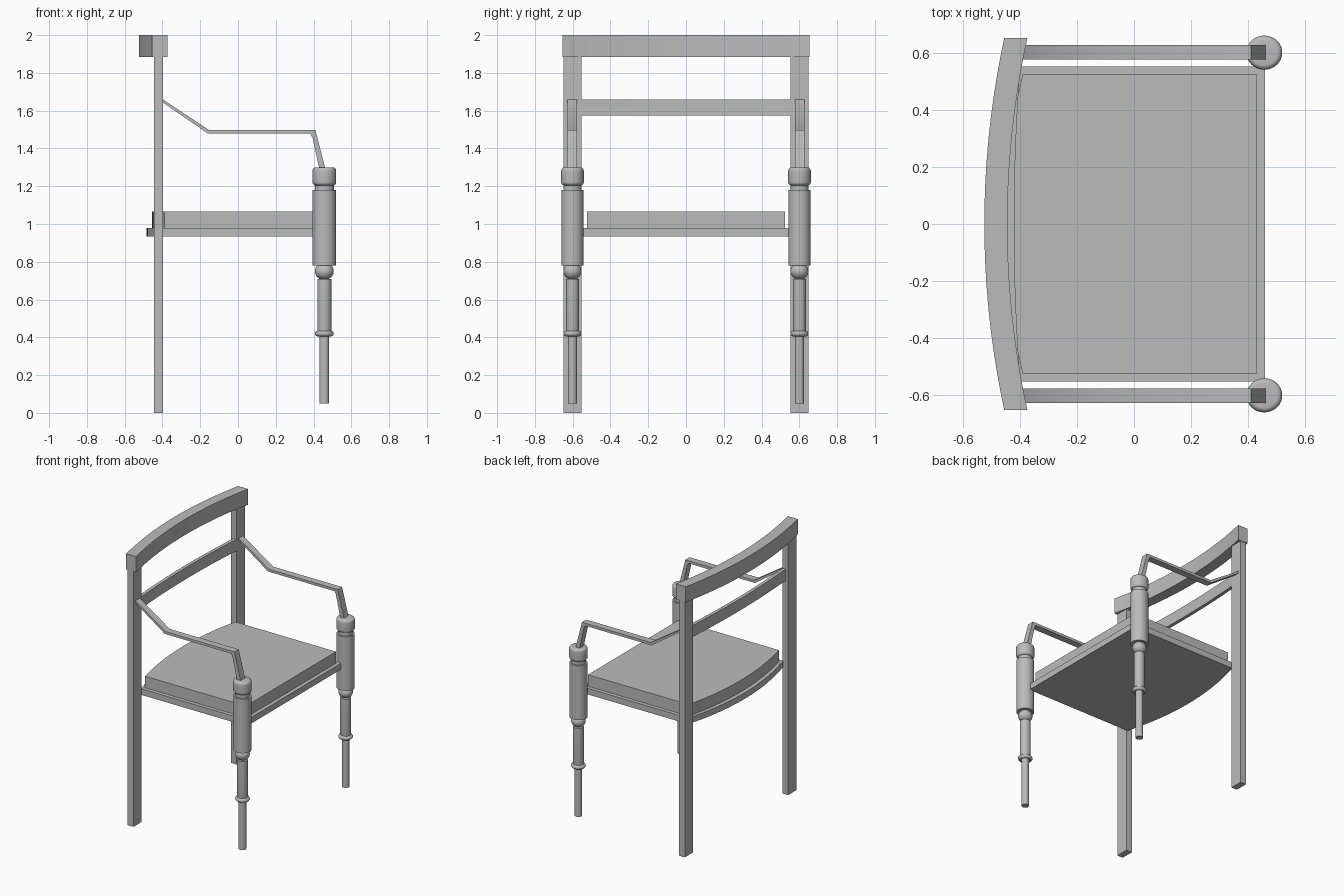
import bpy, bmesh, math
from mathutils import Vector

if "Cube" in bpy.data.objects:
    bpy.data.objects.remove(bpy.data.objects["Cube"], do_unlink=True)

grey = bpy.data.materials.new("plain_grey")
grey.use_nodes = True
colour = (0.5, 0.5, 0.5, 1)
grey.diffuse_color = colour
grey.node_tree.nodes["Principled BSDF"].inputs["Base Color"].default_value = colour


def finish(name, bm):
    """Turn a bmesh into a named object with the shared material."""
    bmesh.ops.recalc_face_normals(bm, faces=bm.faces)
    mesh = bpy.data.meshes.new(name)
    bm.to_mesh(mesh)
    bm.free()
    mesh.materials.append(grey)
    obj = bpy.data.objects.new(name, mesh)
    bpy.context.collection.objects.link(obj)
    bpy.ops.object.select_all(action='DESELECT')
    obj.select_set(True)
    bpy.context.view_layer.objects.active = obj
    bpy.ops.object.shade_smooth_by_angle(angle=math.radians(35))
    return obj


def prism(name, outline, offset):
    """Extrude a closed 3D outline along an offset."""
    bm = bmesh.new()
    face = bm.faces.new([bm.verts.new(p) for p in outline])
    out = bmesh.ops.extrude_face_region(bm, geom=[face])
    moved = [v for v in out["geom"] if isinstance(v, bmesh.types.BMVert)]
    bmesh.ops.translate(bm, verts=moved, vec=Vector(offset))
    return finish(name, bm)


def arc(x_mid, x_end, half, z, steps=20):
    """Shallow bow across the width of the chair."""
    ys = [half * (2 * i / steps - 1) for i in range(steps + 1)]
    return [(x_mid + (x_end - x_mid) * (y / half) ** 2, y, z) for y in ys]


def bowed_rail(name, x_mid, x_end, depth, half, z0, z1):
    back = arc(x_mid, x_end, half, z0)
    front = [(x + depth, y, z) for x, y, z in reversed(back)]
    return prism(name, back + front, (0, 0, z1 - z0))


def seat_slab(name, x_mid, x_end, x_front, half, z0, z1):
    back = arc(x_mid, x_end, half, z0)
    return prism(name, back + [(x_front, half, z0), (x_front, -half, z0)], (0, 0, z1 - z0))


def turned(name, profile, x, y, sides=32):
    """Lathe a (radius, height) profile, slightly flattened across y."""
    bm = bmesh.new()
    rings = []
    for r, z in profile:
        angles = [2 * math.pi * i / sides for i in range(sides)]
        rings.append([bm.verts.new((x + r * math.cos(a), y + 0.95 * r * math.sin(a), z))
                      for a in angles])
    for low, high in zip(rings, rings[1:]):
        for i in range(sides):
            j = (i + 1) % sides
            bm.faces.new((low[i], low[j], high[j], high[i]))
    bm.faces.new(rings[0])
    bm.faces.new(rings[-1])
    return finish(name, bm)


def bulge(r_base, swell, z_mid, half, start=-80, stop=80, steps=10):
    """Rounded bead for a turned profile."""
    angles = [math.radians(start + (stop - start) * i / steps) for i in range(steps + 1)]
    return [(r_base + swell * math.cos(a), z_mid + half * math.sin(a)) for a in angles]


# Back and seat
bowed_rail("top_rail", -0.525, -0.455, 0.081, 0.653, 1.885, 2.0)
bowed_rail("middle_rail", -0.445, -0.423, 0.025, 0.56, 1.575, 1.66)
seat_slab("seat_base", -0.485, -0.405, 0.46, 0.553, 0.935, 0.98)
seat_slab("seat_cushion", -0.455, -0.39, 0.432, 0.525, 0.98, 1.065)

# Turned front leg: shaft, ring, upper shaft, ball, column, neck and cap
leg_profile = [(0.026, 0.05), (0.026, 0.41)]
leg_profile += bulge(0.034, 0.016, 0.42, 0.015)
leg_profile += [(0.037, 0.436), (0.037, 0.708)]
leg_profile += bulge(0, 0.05, 0.75, 0.045, -60, 50)
leg_profile += [(0.04, 0.78), (0.062, 0.78), (0.062, 1.18), (0.05, 1.18), (0.05, 1.205)]
leg_profile += bulge(0.045, 0.018, 1.222, 0.018, -80, 0, 5)
leg_profile += bulge(0.045, 0.018, 1.28, 0.02, 0, 90, 6)

# Bent armrest seen from the side
arm_profile = [(-0.405, 1.664), (-0.152, 1.497), (0.41, 1.497), (0.462, 1.295),
               (0.43, 1.295), (0.395, 1.455), (0.384, 1.478), (-0.158, 1.478), (-0.405, 1.648)]

# Paired parts on both sides
for side, s in (("left", 1), ("right", -1)):
    post = [(-0.445, 0.553 * s, 0), (-0.398, 0.553 * s, 0),
            (-0.398, 0.649 * s, 0), (-0.445, 0.649 * s, 0)]
    prism("back_post_" + side, post, (0, 0, 1.89))
    turned("front_leg_" + side, leg_profile, 0.457, 0.601 * s)
    prism("armrest_" + side, [(x, 0.602 * s - 0.025, z) for x, z in arm_profile], (0, 0.05, 0))
